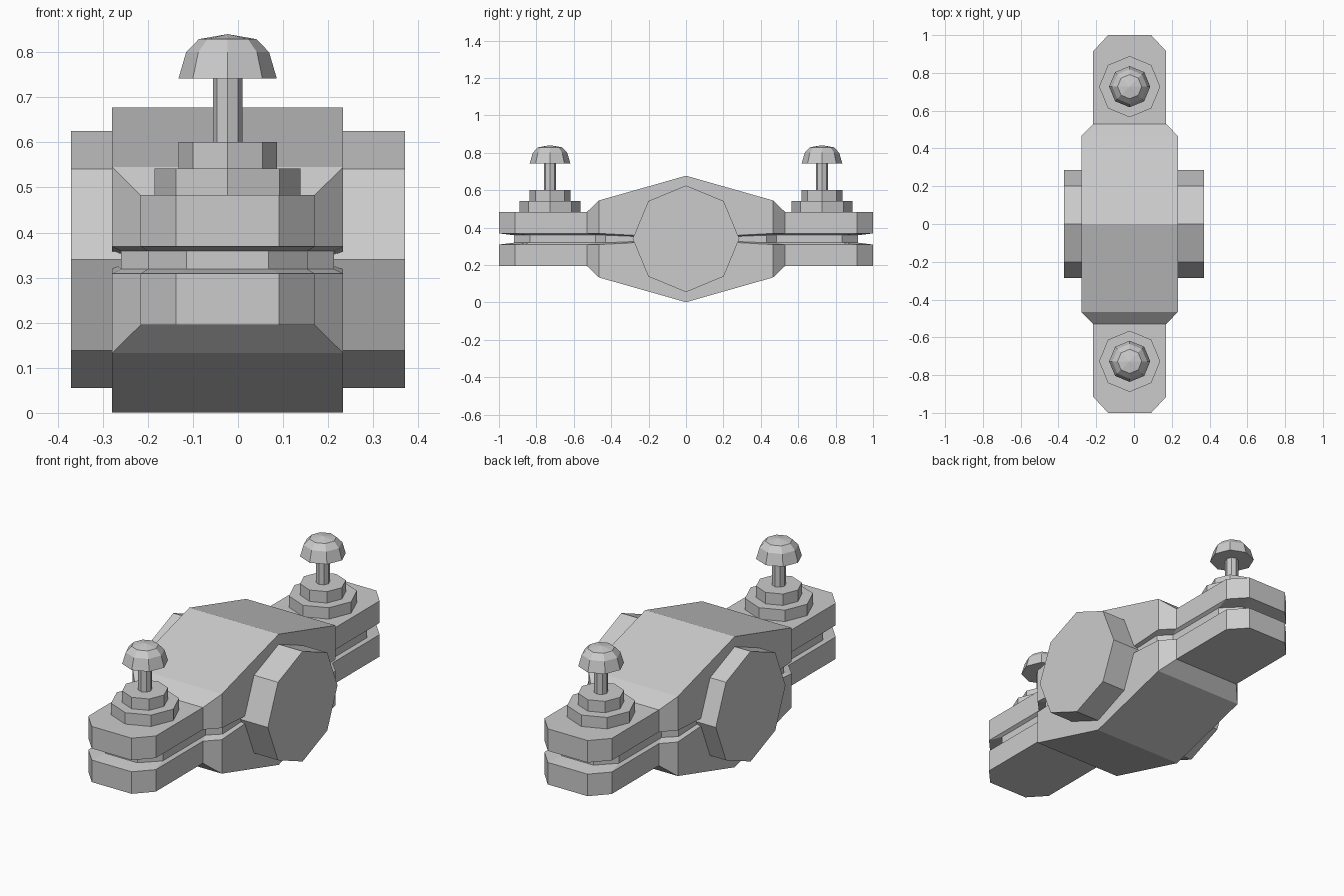
import bpy, bmesh, math

if "Cube" in bpy.data.objects:
    bpy.data.objects.remove(bpy.data.objects["Cube"])

CX, CZ = -0.023, 0.339   # body centre line


def finish(name, bm):
    bmesh.ops.recalc_face_normals(bm, faces=bm.faces[:])
    me = bpy.data.meshes.new(name)
    bm.to_mesh(me)
    bm.free()
    ob = bpy.data.objects.new(name, me)
    bpy.context.collection.objects.link(ob)
    return ob


def lathe(name, profile, loc, axis='Z', sides=8):
    """Revolve (radius, height) points into a flat-sided solid."""
    bm = bmesh.new()
    rings = []
    for r, h in profile:
        ring = []
        for i in range(sides):
            a = 2 * math.pi * i / sides
            u, v = r * math.cos(a), r * math.sin(a)
            p = (u, v, h) if axis == 'Z' else (h, u, v)
            ring.append(bm.verts.new([p[k] + loc[k] for k in range(3)]))
        rings.append(ring)
    for a, b in zip(rings, rings[1:]):
        for i in range(sides):
            j = (i + 1) % sides
            bm.faces.new((a[i], a[j], b[j], b[i]))
    bm.faces.new(rings[0])
    bm.faces.new(rings[-1])
    return finish(name, bm)


# Clamp body: y, half width, outer height, lip height, then groove y, half width, height
half = [
    (0.0, 0.256, 0.338, 0.004, 0.0, 0.236, 0.002),
    (0.465, 0.256, 0.206, 0.030, 0.43, 0.236, 0.020),
    (0.53, 0.193, 0.144, 0.030, 0.485, 0.177, 0.020),
    (0.915, 0.193, 0.144, 0.030, 0.835, 0.177, 0.020),
    (1.0, 0.114, 0.144, 0.030, 0.92, 0.091, 0.020),
]
rows = [(-r[0], *r[1:4], -r[4], *r[5:]) for r in half[:0:-1]] + half
n = len(rows)
bm = bmesh.new()
layers = []
# each layer: (y index, width index, height index, sign)
for yi, wi, hi, s in [(0, 1, 2, -1), (0, 1, 3, -1), (4, 5, 6, -1),
                      (4, 5, 6, 1), (0, 1, 3, 1), (0, 1, 2, 1)]:
    loop = [(r, 1) for r in rows] + [(r, -1) for r in rows[::-1]]
    layers.append([bm.verts.new((CX + side * r[wi], r[yi], CZ + s * r[hi]))
                   for r, side in loop])
for a, b in zip(layers, layers[1:]):
    for i in range(2 * n):
        j = (i + 1) % (2 * n)
        bm.faces.new((a[i], a[j], b[j], b[i]))
for cap in (layers[0], layers[-1]):
    for i in range(n - 1):
        bm.faces.new((cap[i], cap[i + 1], cap[2 * n - 2 - i], cap[2 * n - 1 - i]))
finish("clamp_body", bm)

# Octagonal cross pin through the middle
lathe("cross_pin", [(0.285, -0.37), (0.285, 0.37)], (0, 0, 0.34), axis='X')

# Bolt stack at each end
for tag, y in (("front", -0.727), ("back", 0.727)):
    at = (CX, y, 0)
    lathe(tag + "_washer", [(0.162, 0.47), (0.162, 0.542)], at)
    lathe(tag + "_nut", [(0.109, 0.53), (0.109, 0.601)], at)
    lathe(tag + "_bolt_shaft", [(0.033, 0.59), (0.033, 0.76)], at)
    lathe(tag + "_bolt_head", [(0.109, 0.742), (0.092, 0.80),
                               (0.064, 0.829), (0.001, 0.84)], at)
